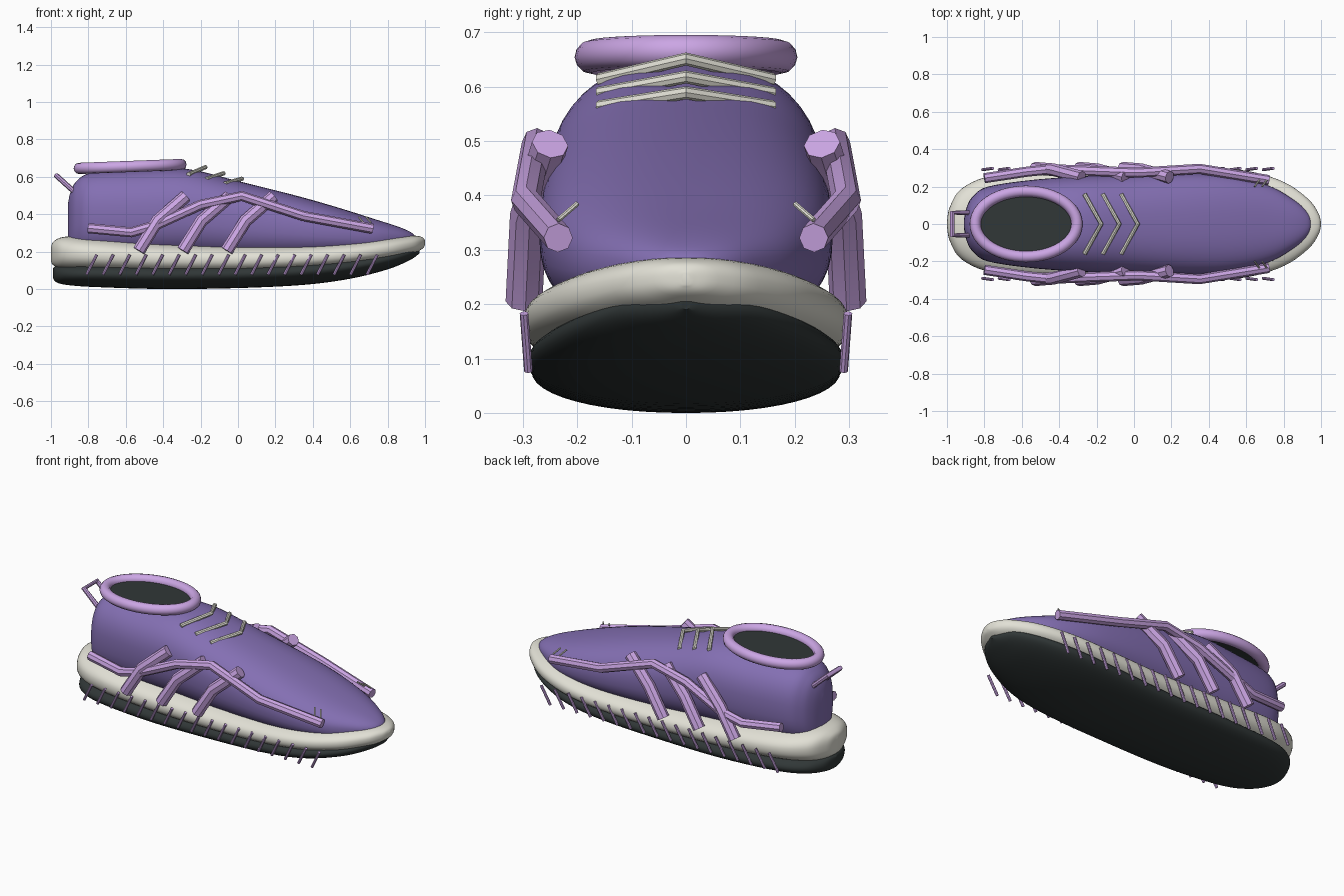
import bpy, bmesh, math
from mathutils import Vector

if "Cube" in bpy.data.objects:
    bpy.data.objects.remove(bpy.data.objects["Cube"])


def material(name, rgb):
    m = bpy.data.materials.new(name)
    m.diffuse_color = (*rgb, 1)
    m.use_nodes = True
    m.node_tree.nodes["Principled BSDF"].inputs["Base Color"].default_value = m.diffuse_color
    return m


PURPLE = material("purple", (0.23, 0.16, 0.45))
LILAC = material("lilac", (0.60, 0.38, 0.78))
CREAM = material("cream", (0.76, 0.75, 0.67))
DARK = material("dark", (0.03, 0.038, 0.038))


def finish(ob, mat):
    ob.data.materials.clear()
    ob.data.materials.append(mat)
    bpy.ops.object.select_all(action='DESELECT')
    ob.select_set(True)
    bpy.context.view_layer.objects.active = ob
    bpy.ops.object.shade_smooth_by_angle(angle=math.radians(35))
    return ob


def spline(stations, steps):
    """Catmull-Rom through the stations."""
    pts = [Vector(s) for s in stations]
    out = []
    for i in range(len(pts) - 1):
        b, c = pts[i], pts[i + 1]
        a, d = pts[max(i - 1, 0)], pts[min(i + 2, len(pts) - 1)]
        for k in range(steps):
            t = k / steps
            out.append(0.5 * (2 * b + (c - a) * t + (2 * a - 5 * b + 4 * c - d) * t * t
                              + (3 * b - a - 3 * c + d) * t ** 3))
    return out + [pts[-1]]


def loft(name, stations, power, mat, sides=48, steps=5):
    """Superellipse sections; station = (x, half width, bottom z, top z)."""
    bm = bmesh.new()
    rings = []
    for x, w, lo, hi in spline(stations, steps):
        ring = []
        for k in range(sides):
            a = 2 * math.pi * k / sides
            c, s = math.cos(a), math.sin(a)
            y = math.copysign(abs(c) ** (2 / power), c) * w
            z = (lo + hi) / 2 + math.copysign(abs(s) ** (2 / power), s) * (hi - lo) / 2
            ring.append(bm.verts.new((x, y, z)))
        rings.append(ring)
    for r, q in zip(rings, rings[1:]):
        for k in range(sides):
            n = (k + 1) % sides
            bm.faces.new((r[k], r[n], q[n], q[k]))
    bm.faces.new(rings[0])
    bm.faces.new(rings[-1])
    bmesh.ops.recalc_face_normals(bm, faces=bm.faces)
    me = bpy.data.meshes.new(name)
    bm.to_mesh(me)
    bm.free()
    ob = bpy.data.objects.new(name, me)
    bpy.context.collection.objects.link(ob)
    return finish(ob, mat)


def tube(name, paths, radius, mat, cyclic=False, res=2):
    """Round tubes along one or more polylines, turned into a mesh."""
    cu = bpy.data.curves.new(name, 'CURVE')
    cu.dimensions = '3D'
    cu.bevel_depth = radius
    cu.bevel_resolution = res
    cu.use_fill_caps = True
    for path in paths:
        sp = cu.splines.new('POLY')
        sp.points.add(len(path) - 1)
        for p, co in zip(sp.points, path):
            p.co = (*co, 1)
        sp.use_cyclic_u = cyclic
    ob = bpy.data.objects.new(name, cu)
    bpy.context.collection.objects.link(ob)
    bpy.ops.object.select_all(action='DESELECT')
    ob.select_set(True)
    bpy.context.view_layer.objects.active = ob
    bpy.ops.object.convert(target='MESH')
    return finish(bpy.context.object, mat)


def both_sides(paths):
    return [[(x, s * y, z) for x, y, z in p] for s in (1, -1) for p in paths]


# sole layers
loft("outsole", [
    (-0.99, 0.01, 0.06, 0.11), (-0.97, 0.10, 0.035, 0.125), (-0.90, 0.19, 0.02, 0.14),
    (-0.75, 0.25, 0.01, 0.15), (-0.40, 0.28, 0.0, 0.15), (0.0, 0.285, 0.005, 0.155),
    (0.35, 0.29, 0.022, 0.17), (0.60, 0.275, 0.055, 0.185), (0.80, 0.21, 0.105, 0.21),
    (0.92, 0.12, 0.155, 0.225), (0.97, 0.01, 0.19, 0.22)], 2.1, DARK)
loft("midsole", [
    (-1.0, 0.01, 0.15, 0.22), (-0.985, 0.09, 0.125, 0.255), (-0.92, 0.19, 0.10, 0.28),
    (-0.75, 0.26, 0.085, 0.278), (-0.40, 0.285, 0.07, 0.255), (0.0, 0.295, 0.07, 0.243),
    (0.35, 0.30, 0.085, 0.248), (0.60, 0.285, 0.11, 0.262), (0.80, 0.225, 0.145, 0.28),
    (0.93, 0.135, 0.185, 0.286), (0.985, 0.06, 0.215, 0.277), (1.0, 0.008, 0.235, 0.258)],
    2.4, CREAM)

# upper body
loft("upper", [
    (-0.91, 0.02, 0.20, 0.45), (-0.895, 0.09, 0.19, 0.52), (-0.86, 0.15, 0.18, 0.58),
    (-0.78, 0.20, 0.17, 0.622), (-0.55, 0.235, 0.16, 0.638), (-0.28, 0.255, 0.16, 0.643),
    (0.0, 0.265, 0.15, 0.577), (0.30, 0.27, 0.15, 0.502), (0.52, 0.255, 0.16, 0.44),
    (0.72, 0.205, 0.18, 0.377), (0.86, 0.125, 0.21, 0.332), (0.93, 0.06, 0.23, 0.30),
    (0.95, 0.008, 0.25, 0.275)], 2.45, PURPLE)

# ankle collar and dark opening
TILT = 0.038


def oval(rx, ry, n=56):
    pts = []
    for k in range(n):
        a = 2 * math.pi * k / n
        x = rx * math.cos(a)
        pts.append((-0.577 + x, ry * math.sin(a), 0.655 + TILT * x))
    return pts


tube("ankle_collar", [oval(0.272, 0.175)], 0.03, LILAC, cyclic=True, res=4)
bm = bmesh.new()
face = bm.faces.new([bm.verts.new(p) for p in oval(0.262, 0.165)])
bmesh.ops.solidify(bm, geom=[face], thickness=0.03)
me = bpy.data.meshes.new("ankle_opening")
bm.to_mesh(me)
bm.free()
opening = bpy.data.objects.new("ankle_opening", me)
bpy.context.collection.objects.link(opening)
finish(opening, DARK)

# heel pull loop
tube("heel_loop", [[(-0.87, -0.06, 0.515), (-0.972, -0.06, 0.607),
                    (-0.972, 0.06, 0.607), (-0.87, 0.06, 0.515)]], 0.014, LILAC)

# side overlays: one long wave and three slanted bands per side
tube("side_wave", both_sides([[
    (-0.80, 0.245, 0.325), (-0.57, 0.28, 0.303), (-0.44, 0.293, 0.34), (-0.20, 0.283, 0.45),
    (0.02, 0.275, 0.497), (0.35, 0.295, 0.39), (0.72, 0.235, 0.322)]]), 0.027, LILAC)
tube("side_bands", both_sides([
    [(x, 0.298, 0.205), (x + 0.10, 0.29, 0.365), (x + 0.25, 0.25, 0.495)]
    for x in (-0.53, -0.295, -0.06)]), 0.034, LILAC)

# chevron laces
tube("laces", [[(x, -0.16, z), (x + 0.09, 0, z + h), (x, 0.16, z)]
               for x, z, h in ((-0.265, 0.613, 0.038), (-0.168, 0.588, 0.03),
                               (-0.07, 0.563, 0.026))], 0.012, CREAM)

# small toe stitches
tube("toe_stitches", both_sides([[(x, 0.235, 0.355), (x - 0.025, 0.20, 0.385)]
                                 for x in (0.67, 0.71)]), 0.005, CREAM)

# slanted ticks around the sole edge
tube("sole_ticks", both_sides([[(x, 0.29, 0.077), (x + 0.055, 0.298, 0.183)]
                               for x in (-0.81 + 1.5 * i / 17 for i in range(18))]),
     0.008, LILAC)
